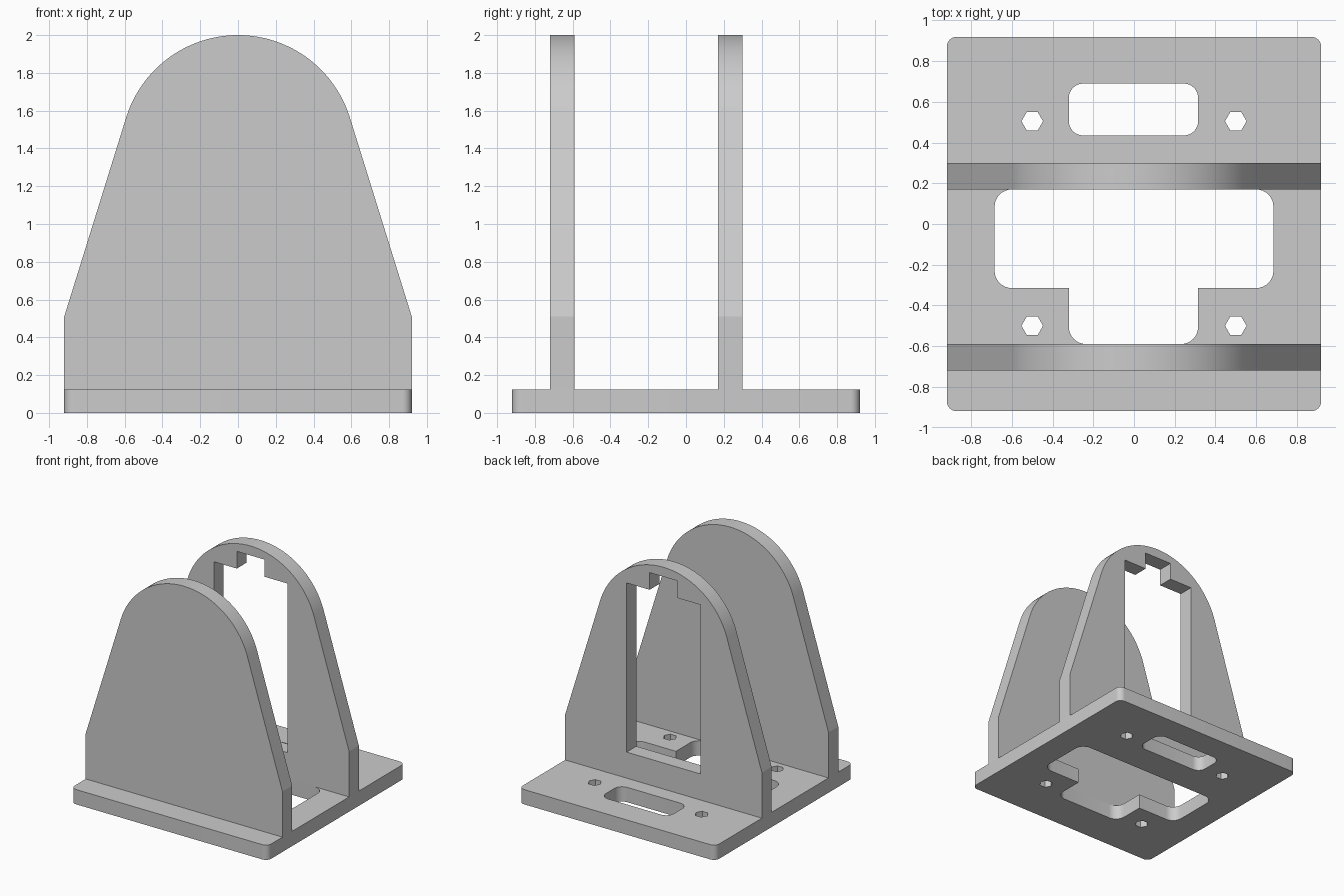
import bpy, bmesh, math
from mathutils import Vector, Matrix

cube = bpy.data.objects.get("Cube")
if cube:
    bpy.data.objects.remove(cube, do_unlink=True)

# Single plain grey
grey = bpy.data.materials.new("plain grey")
grey.use_nodes = True
colour = (0.6, 0.6, 0.6, 1)
grey.diffuse_color = colour
grey.node_tree.nodes["Principled BSDF"].inputs["Base Color"].default_value = colour

BASE_TOP = 0.125
HALF = 0.92


def circle(cx, cy, r, n=48):
    return [(cx + r * math.cos(math.tau * i / n), cy + r * math.sin(math.tau * i / n))
            for i in range(n)]


def rounded(corners, steps=8):
    """Outline from (x, y, radius) corners, each filleted by its radius."""
    pts = []
    for i, (x, y, r) in enumerate(corners):
        p = Vector((x, y))
        if r == 0:
            pts.append((x, y))
            continue
        a = (Vector(corners[i - 1][:2]) - p).normalized()
        b = (Vector(corners[(i + 1) % len(corners)][:2]) - p).normalized()
        centre = p + (a + b) * r
        for k in range(steps + 1):
            t = math.pi / 2 * k / steps
            pts.append(tuple(centre - b * r * math.cos(t) - a * r * math.sin(t)))
    return pts


def box(x0, x1, y0, y1, r=0):
    return rounded([(x0, y0, r), (x1, y0, r), (x1, y1, r), (x0, y1, r)])


def prism(name, outline, low, high, upright=False):
    """Extrude an outline along z, or along y when upright."""
    bm = bmesh.new()
    face = bm.faces.new([bm.verts.new((x, y, low)) for x, y in outline])
    new = bmesh.ops.extrude_face_region(bm, geom=[face])["geom"]
    bmesh.ops.translate(bm, vec=(0, 0, high - low),
                        verts=[v for v in new if isinstance(v, bmesh.types.BMVert)])
    if upright:
        bm.transform(Matrix(((1, 0, 0, 0), (0, 0, 1, 0), (0, 1, 0, 0), (0, 0, 0, 1))))
    bmesh.ops.recalc_face_normals(bm, faces=bm.faces)
    mesh = bpy.data.meshes.new(name)
    bm.to_mesh(mesh)
    bm.free()
    mesh.materials.append(grey)
    obj = bpy.data.objects.new(name, mesh)
    bpy.context.collection.objects.link(obj)
    return obj


def plate(name, outline, low, high, holes, upright=False):
    """Extruded plate with through holes cut one after another."""
    obj = prism(name, outline, low, high, upright)
    bpy.ops.object.select_all(action="DESELECT")
    obj.select_set(True)
    bpy.context.view_layer.objects.active = obj
    for hole in holes:
        cutter = prism("hole_cutter", hole, low - 0.05, high + 0.05, upright)
        cutter.hide_render = True
        mod = obj.modifiers.new("hole", "BOOLEAN")
        mod.operation, mod.solver, mod.object = "DIFFERENCE", "EXACT", cutter
        bpy.ops.object.modifier_apply(modifier=mod.name)
        bpy.data.objects.remove(cutter, do_unlink=True)
    bpy.ops.object.shade_smooth_by_angle(angle=math.radians(15))
    return obj


# Base plate: T-shaped opening, rear slot and four hexagonal bolt holes
r = 0.085
opening = rounded([(-0.32, -0.59, r), (0.315, -0.59, r), (0.315, -0.315, 0),
                   (0.685, -0.315, r), (0.685, 0.17, r), (-0.685, 0.17, r),
                   (-0.685, -0.315, r), (-0.32, -0.315, 0)])
slot = box(-0.32, 0.315, 0.435, 0.69, 0.07)
bolts = [circle(x, y, 0.053, 6) for x in (-0.5, 0.5) for y in (-0.5, 0.505)]
plate("base_plate", box(-HALF, HALF, -HALF, HALF, 0.05), 0, BASE_TOP,
      [opening, slot] + bolts)

# Upright profile: straight foot, tapering sides tangent to a round top
PIVOT, RADIUS, KINK = 1.38, 0.62, 0.51
reach = math.hypot(HALF, PIVOT - KINK)
start = math.acos(RADIUS / reach) - math.atan2(PIVOT - KINK, HALF)
profile = [(-HALF, KINK), (-HALF, BASE_TOP), (HALF, BASE_TOP), (HALF, KINK)]
for i in range(49):
    a = start + (math.pi - 2 * start) * i / 48
    profile.append((RADIUS * math.cos(a), PIVOT + RADIUS * math.sin(a)))

# Front upright with pivot hole
plate("front_upright", profile, -0.72, -0.59, [circle(0, PIVOT, 0.07)], True)

# Rear upright with motor window, raised notch and four screw holes
window = box(-0.345, 0.345, 0.345, 1.775)
notch = box(-0.13, 0.13, 1.7, 1.92)
screws = [circle(x, z, 0.075) for x in (-0.172, 0.172) for z in (0.235, 1.88)]
plate("rear_upright", profile, 0.17, 0.30, [window, notch] + screws, True)
